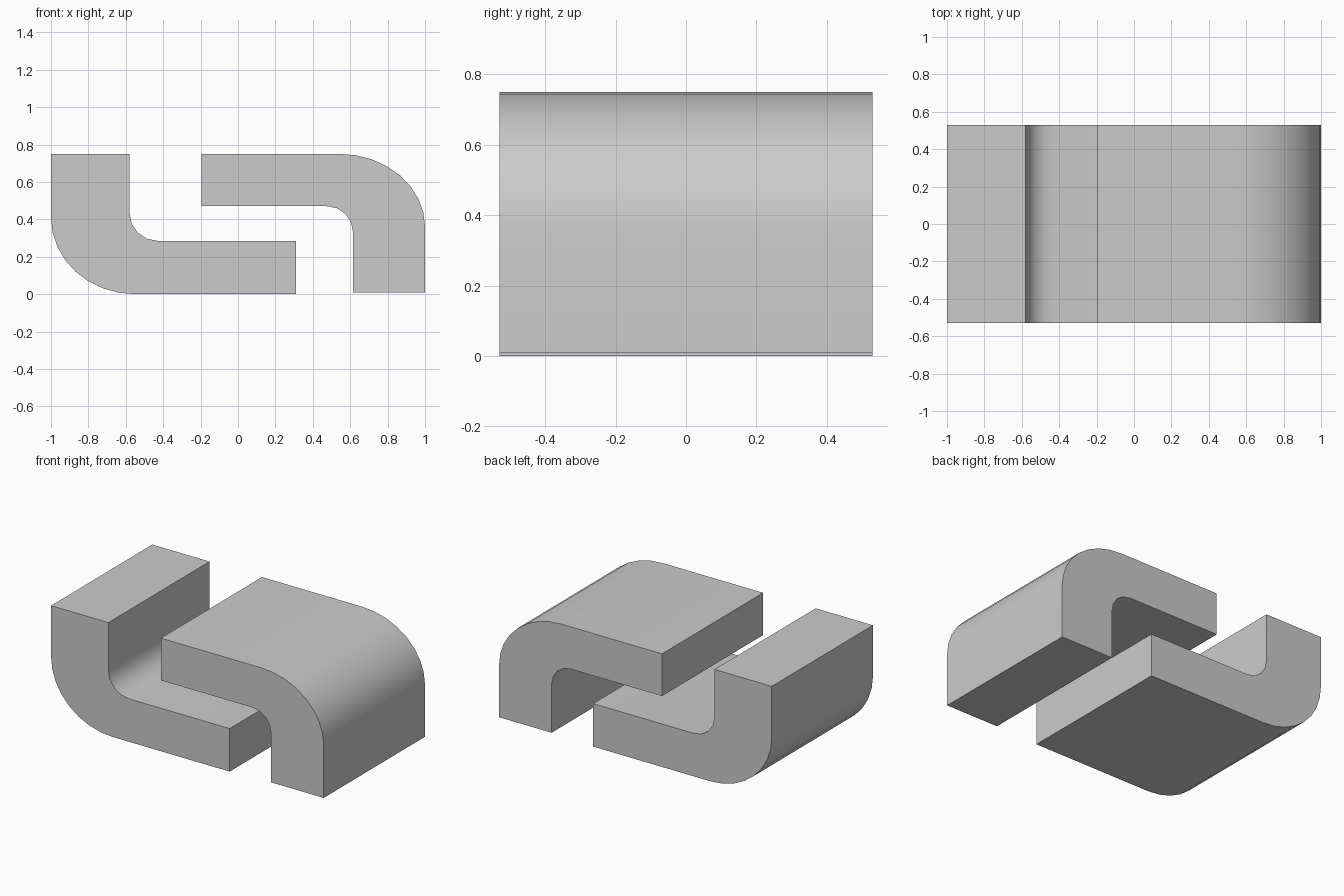
import bpy, bmesh
from math import sin, cos, pi, radians

if "Cube" in bpy.data.objects:
    bpy.data.objects.remove(bpy.data.objects["Cube"], do_unlink=True)

grey = bpy.data.materials.new("plain grey")
grey.use_nodes = True
colour = (0.6, 0.6, 0.6, 1)
grey.diffuse_color = colour
grey.node_tree.nodes["Principled BSDF"].inputs["Base Color"].default_value = colour

HALF_DEPTH = 0.53


def arc(cx, cz, rx, rz, start, end, steps):
    """Points of an elliptical corner in the x-z plane, angles in degrees."""
    angles = [radians(start + (end - start) * i / steps) for i in range(steps + 1)]
    return [(cx + rx * cos(a), cz + rz * sin(a)) for a in angles]


def extruded_bracket(name, profile):
    """Extrude a closed x-z profile along y."""
    bm = bmesh.new()
    face = bm.faces.new([bm.verts.new((x, -HALF_DEPTH, z)) for x, z in profile])
    extruded = bmesh.ops.extrude_face_region(bm, geom=[face])
    moved = [v for v in extruded["geom"] if isinstance(v, bmesh.types.BMVert)]
    bmesh.ops.translate(bm, verts=moved, vec=(0, 2 * HALF_DEPTH, 0))
    bmesh.ops.recalc_face_normals(bm, faces=bm.faces)
    mesh = bpy.data.meshes.new(name)
    bm.to_mesh(mesh)
    bm.free()
    mesh.materials.append(grey)
    obj = bpy.data.objects.new(name, mesh)
    bpy.context.collection.objects.link(obj)
    bpy.ops.object.select_all(action="DESELECT")
    obj.select_set(True)
    bpy.context.view_layer.objects.active = obj
    bpy.ops.object.shade_smooth_by_angle(angle=radians(40))


# Lower bracket: upright on the right, foot lying along the ground
lower = [(-0.58, 0.75), (-1, 0.75)]
lower += arc(-0.55, 0.41, 0.45, 0.41, 180, 270, 8)
lower += [(0.31, 0), (0.31, 0.285)]
lower += arc(-0.43, 0.435, 0.15, 0.15, 270, 180, 4)
extruded_bracket("lower_bracket", lower)

# Upper bracket: leg on the left, arm reaching over the foot
upper = [(0.615, 0.01), (1, 0.01)]
upper += arc(0.54, 0.36, 0.46, 0.39, 0, 90, 8)
upper += [(-0.195, 0.75), (-0.195, 0.47)]
upper += arc(0.475, 0.33, 0.14, 0.14, 90, 0, 4)
extruded_bracket("upper_bracket", upper)
